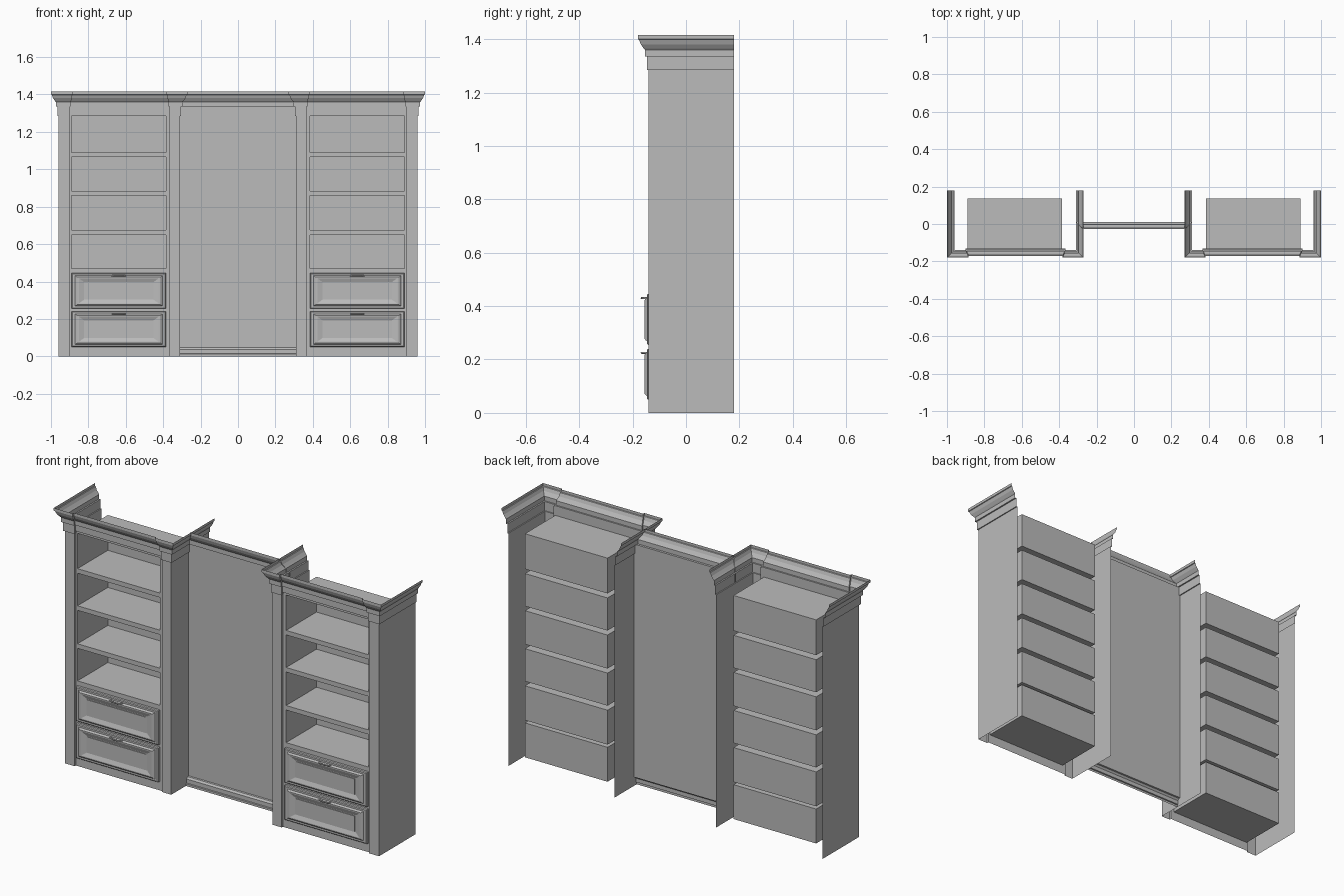
import bpy
import bmesh
import math

cube = bpy.data.objects.get("Cube")
if cube:
    bpy.data.objects.remove(cube, do_unlink=True)

paint = bpy.data.materials.new("grey_paint")
paint.use_nodes = True
GREY = (0.5, 0.5, 0.5, 1)
paint.diffuse_color = GREY
paint.node_tree.nodes["Principled BSDF"].inputs["Base Color"].default_value = GREY


def finish(name, bm, mirror=True):
    """Turn a bmesh into an object, mirrored to the other side if wanted."""
    me = bpy.data.meshes.new(name)
    bmesh.ops.remove_doubles(bm, verts=bm.verts, dist=0.0001)
    bm.to_mesh(me)
    bm.free()
    me.materials.append(paint)
    ob = bpy.data.objects.new(name, me)
    bpy.context.collection.objects.link(ob)
    if mirror:
        mod = ob.modifiers.new("other_side", 'MIRROR')
        mod.use_mirror_merge = False
    return ob


def sweep(name, path, profile, skip=(), mirror=True):
    """Sheet moulding: path of (x, y, dx, dy), profile of (offset, z)."""
    bm = bmesh.new()
    cols = [[bm.verts.new((x + dx * d, y + dy * d, z)) for d, z in profile]
            for x, y, dx, dy in path]
    for i in range(len(path) - 1):
        if i in skip:
            continue
        a, b = cols[i], cols[i + 1]
        for j in range(len(profile) - 1):
            bm.faces.new((a[j], b[j], b[j + 1], a[j + 1]))
    loose = [v for v in bm.verts if not v.link_faces]
    bmesh.ops.delete(bm, geom=loose, context='VERTS')
    return finish(name, bm, mirror)


def quad(bm, x0, x1, z0, z1, y):
    bm.faces.new([bm.verts.new((x, y, z)) for x, z in
                  ((x0, z0), (x1, z0), (x1, z1), (x0, z1))])


# Main dimensions
IN, OUT = 0.31, 0.96
PIL_IN, PIL_OUT = 0.365, 0.90
OPEN_IN, OPEN_OUT = 0.385, 0.89
FRONT, FRAME, BACK, BOX_BACK = -0.14, -0.13, 0.18, 0.135
CELLS = [(0.05, 0.24), (0.255, 0.445), (0.47, 0.65),
         (0.675, 0.86), (0.885, 1.065), (1.09, 1.285)]
RAIL_TOP = 1.335

tower = [(IN, BACK, -1, 0), (IN, FRONT, -1, -1),
         (PIL_IN, FRONT, 0.4, -1), (PIL_IN, FRAME, 0.4, -1),
         (PIL_OUT, FRAME, -0.4, -1), (PIL_OUT, FRONT, -0.4, -1),
         (OUT, FRONT, 1, -1), (OUT, BACK, 1, 0)]

# Side panels and pilasters, capitals, crown moulding
sweep("side_panels_and_pilasters", tower, [(0, 0), (0, 1.285)], skip=(3,))
sweep("pilaster_capitals", tower,
      [(0, 1.285), (0.006, 1.285), (0.006, RAIL_TOP), (0.014, RAIL_TOP)], skip=(3,))
crown = [(0.014, RAIL_TOP), (0.014, 1.36), (0.019, 1.366),
         (0.029, 1.38), (0.036, 1.398), (0.04, 1.4), (0.04, 1.415)]
sweep("tower_crown", tower, crown)

# Face frame with six openings
bm = bmesh.new()
quad(bm, PIL_IN, OPEN_IN, 0, RAIL_TOP, FRAME)
quad(bm, OPEN_OUT, PIL_OUT, 0, RAIL_TOP, FRAME)
z = 0
for low, high in CELLS + [(RAIL_TOP, RAIL_TOP)]:
    quad(bm, OPEN_IN, OPEN_OUT, z, low, FRAME)
    z = high
finish("face_frame", bm)

# Plate under the crown
sweep("top_rail", [(PIL_IN, FRAME, 0, -1), (PIL_OUT, FRAME, 0, -1)],
      [(0, 1.298), (0.006, 1.298), (0.006, RAIL_TOP), (0.014, RAIL_TOP)])

# Open-fronted shelf boxes
bm = bmesh.new()
for low, high in CELLS:
    ring = [[bm.verts.new((x, y, z)) for x, z in
             ((OPEN_IN, low), (OPEN_OUT, low), (OPEN_OUT, high), (OPEN_IN, high))]
            for y in (FRAME, BOX_BACK)]
    f, b = ring
    for i in range(4):
        j = (i + 1) % 4
        bm.faces.new((f[i], f[j], b[j], b[i]))
    bm.faces.new(b[::-1])
finish("shelf_boxes", bm)

# Panelled drawer fronts, nested rings of (inset, y)
RINGS = [(0, FRAME), (0, -0.143), (0.004, -0.147), (0.014, -0.147),
         (0.017, -0.151), (0.022, -0.155), (0.028, -0.155),
         (0.048, -0.147), (0.052, -0.147), (0.052, -0.151)]
bm = bmesh.new()
for low, high in CELLS[:2]:
    last = None
    for inset, y in RINGS:
        x0, x1 = OPEN_IN + inset * 1.4, OPEN_OUT - inset * 1.4
        z0, z1 = low + inset, high - inset
        loop = [bm.verts.new((x, y, z)) for x, z in
                ((x0, z0), (x1, z0), (x1, z1), (x0, z1))]
        if last:
            for i in range(4):
                j = (i + 1) % 4
                bm.faces.new((last[i], last[j], loop[j], loop[i]))
        last = loop
    bm.faces.new(last)
finish("drawer_fronts", bm)

# Bowed drawer pulls
MID = (OPEN_IN + OPEN_OUT) / 2
for side, label in ((1, "left"), (-1, "right")):
    for (low, high), level in zip(CELLS, ("lower", "upper")):
        cu = bpy.data.curves.new("pull", 'CURVE')
        cu.dimensions = '3D'
        cu.bevel_depth = 0.004
        cu.bevel_resolution = 2
        cu.use_fill_caps = True
        sp = cu.splines.new('POLY')
        n = 12
        sp.points.add(n)
        for i, p in enumerate(sp.points):
            t = math.pi * i / n
            p.co = (side * MID - 0.035 * math.cos(t),
                    -0.146 - 0.02 * math.sin(t) ** 0.6, high - 0.015, 1)
        cu.materials.append(paint)
        ob = bpy.data.objects.new(f"{label}_{level}_drawer_pull", cu)
        bpy.context.collection.objects.link(ob)

# Centre back panel with its crown and baseboard
WALL = 0.01
centre = [(-IN, WALL, 1, -1), (IN, WALL, -1, -1)]
sweep("centre_panel", centre, [(0, 0.048), (0, RAIL_TOP)], mirror=False)
sweep("centre_crown", centre,
      [(0, RAIL_TOP)] + [(d * 0.9, z) for d, z in crown], mirror=False)
sweep("centre_baseboard", [(-IN, WALL, 0, -1), (IN, WALL, 0, -1)],
      [(0.022, 0), (0.022, 0.012), (0.016, 0.014), (0.016, 0.036),
       (0.008, 0.046), (0, 0.048)], mirror=False)
